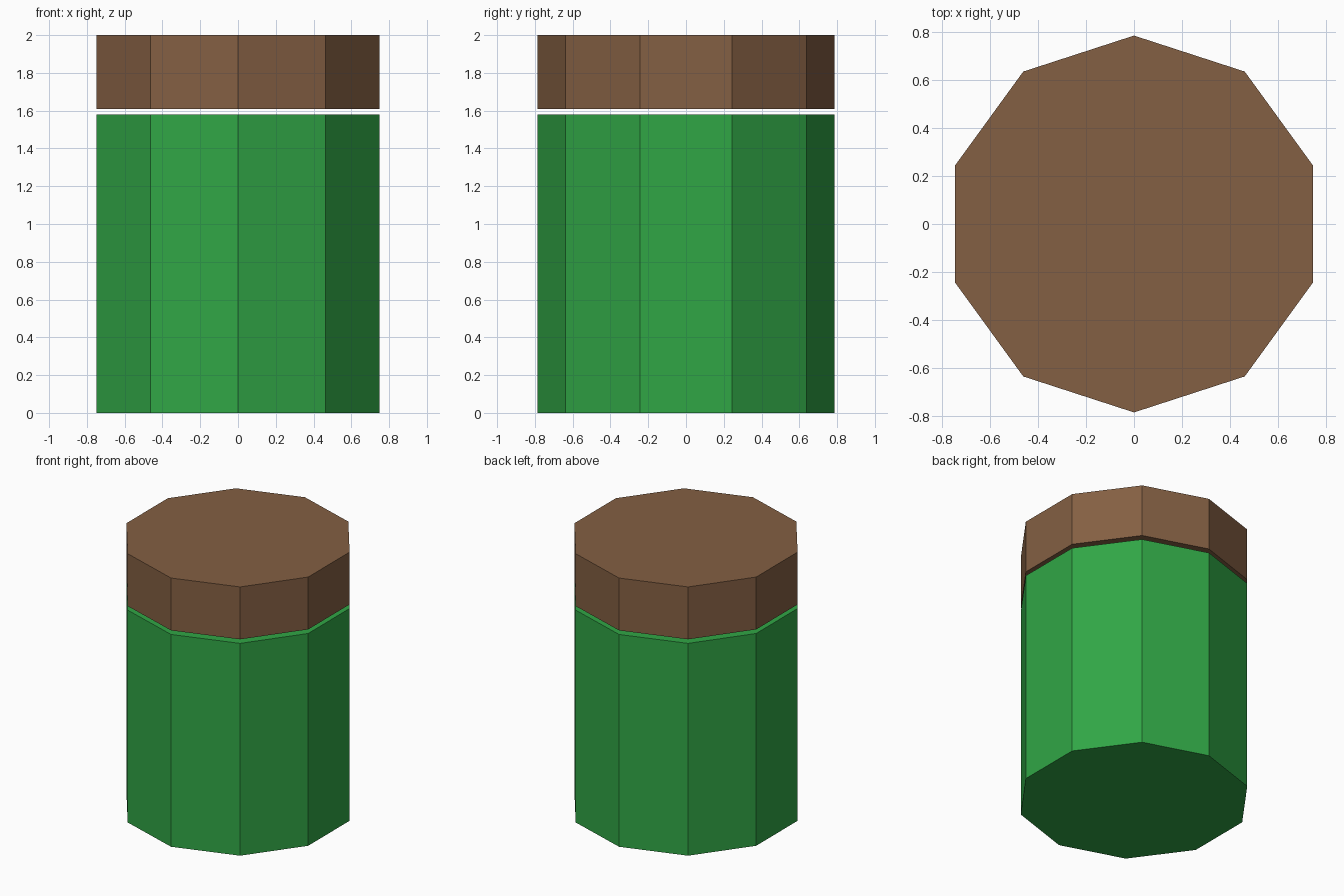
import bpy
import bmesh
from mathutils import Matrix

if "Cube" in bpy.data.objects:
    bpy.data.objects.remove(bpy.data.objects["Cube"])

RADIUS = 0.787
SIDES = 10


def material(name, color):
    mat = bpy.data.materials.new(name)
    mat.diffuse_color = color
    mat.use_nodes = True
    mat.node_tree.nodes["Principled BSDF"].inputs["Base Color"].default_value = mat.diffuse_color
    return mat


def prism(name, z_bottom, z_top, mat):
    """Closed, flat-shaded ten-sided prism with a corner on the y axis."""
    bm = bmesh.new()
    bmesh.ops.create_cone(
        bm, cap_ends=True, cap_tris=False, segments=SIDES,
        radius1=RADIUS, radius2=RADIUS, depth=z_top - z_bottom,
        matrix=Matrix.Translation((0, 0, (z_bottom + z_top) / 2)))
    mesh = bpy.data.meshes.new(name)
    bm.to_mesh(mesh)
    bm.free()
    mesh.materials.append(mat)
    obj = bpy.data.objects.new(name, mesh)
    bpy.context.collection.objects.link(obj)
    return obj


# Tall green container
prism("container_body", 0.0, 1.58, material("green", (0.03, 0.38, 0.06, 1)))

# Brown lid, floating just above the body
prism("lid", 1.61, 2.0, material("brown", (0.23, 0.115, 0.056, 1)))
